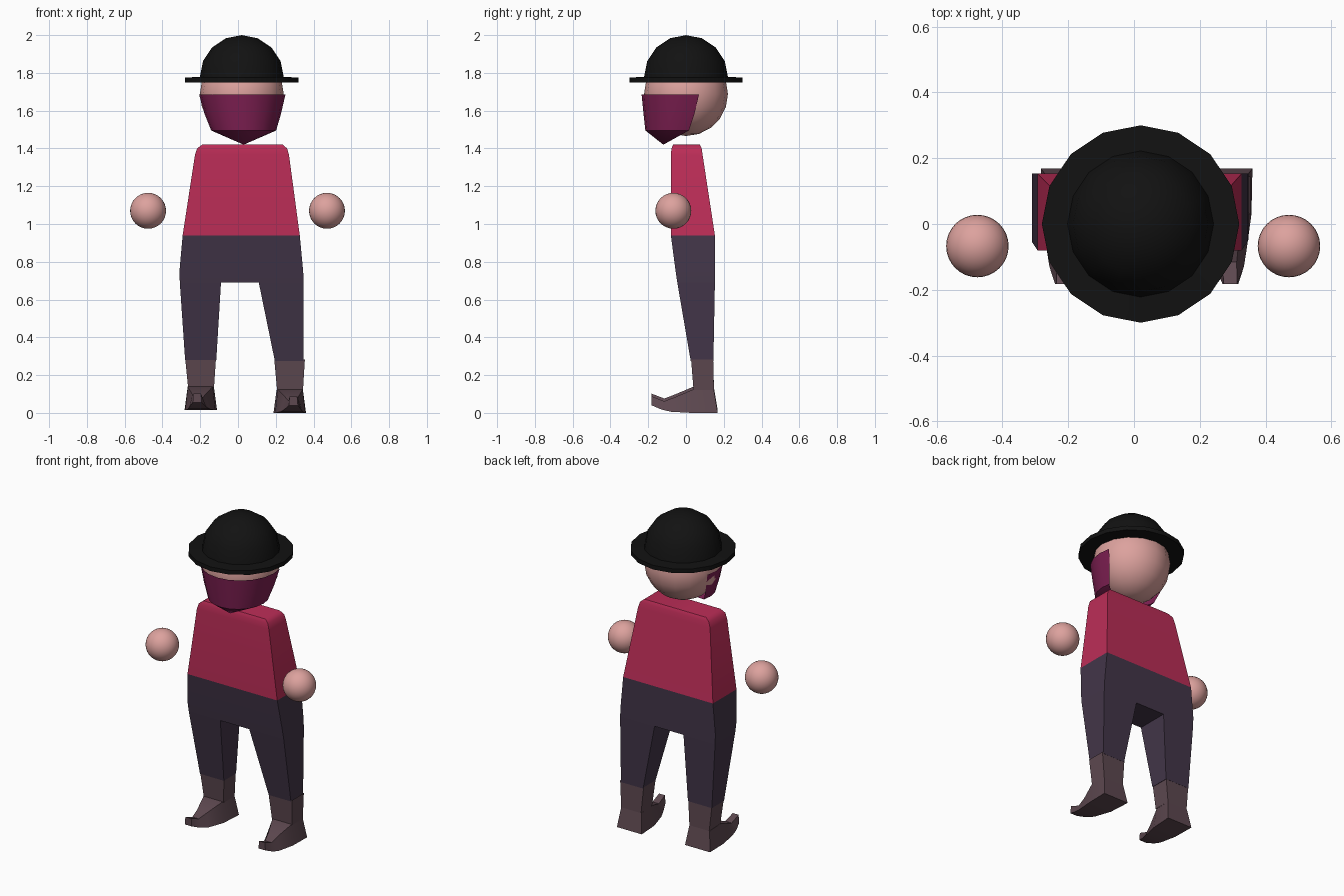
import bpy, bmesh
from math import sin, cos, pi, radians

if "Cube" in bpy.data.objects:
    bpy.data.objects.remove(bpy.data.objects["Cube"])


def material(name, r, g, b):
    m = bpy.data.materials.new(name)
    m.diffuse_color = (r, g, b, 1)
    m.use_nodes = True
    m.node_tree.nodes["Principled BSDF"].inputs["Base Color"].default_value = m.diffuse_color
    return m


SKIN = material("skin", 0.72, 0.36, 0.34)
BLACK = material("black_felt", 0.006, 0.006, 0.006)
PLUM = material("plum", 0.21, 0.014, 0.085)
RED = material("red_cloth", 0.50, 0.026, 0.095)
DARK = material("dark_cloth", 0.055, 0.036, 0.065)
BROWN = material("brown_leather", 0.11, 0.065, 0.08)


def finish(obj, mat, angle=30):
    obj.data.materials.append(mat)
    bpy.ops.object.select_all(action='DESELECT')
    obj.select_set(True)
    bpy.context.view_layer.objects.active = obj
    bpy.ops.object.shade_smooth_by_angle(angle=radians(angle))


def loft(name, rings, mat, cap_start=False, cap_end=False, closed=True, angle=30):
    """Skin a sequence of equal-length point rings."""
    bm = bmesh.new()
    vs = [[bm.verts.new(p) for p in ring] for ring in rings]
    n = len(rings[0])
    for a, b in zip(vs, vs[1:]):
        for i in range(n if closed else n - 1):
            j = (i + 1) % n
            bm.faces.new((a[i], a[j], b[j], b[i]))
    if cap_start:
        bm.faces.new(vs[0])
    if cap_end:
        bm.faces.new(vs[-1])
    bmesh.ops.remove_doubles(bm, verts=bm.verts[:], dist=1e-5)
    bmesh.ops.recalc_face_normals(bm, faces=bm.faces[:])
    me = bpy.data.meshes.new(name)
    bm.to_mesh(me)
    bm.free()
    obj = bpy.data.objects.new(name, me)
    bpy.context.collection.objects.link(obj)
    finish(obj, mat, angle)


def box(x0, x1, y0, y1, z):
    return [(x0, y0, z), (x1, y0, z), (x1, y1, z), (x0, y1, z)]


def arc(cx, cy, rx, ry, z, start, end, n):
    return [(cx + rx * cos(t), cy + ry * sin(t), z)
            for t in (start + (end - start) * i / n for i in range(n + 1))]


def ball(name, loc, r, seg, rings):
    bpy.ops.mesh.primitive_uv_sphere_add(segments=seg, ring_count=rings, radius=r, location=loc)
    bpy.context.object.name = name
    finish(bpy.context.object, SKIN, 60)


# Head and floating hands
ball("head", (0.02, 0, 1.688), 0.222, 16, 10)
ball("left_hand", (-0.476, -0.067, 1.07), 0.095, 32, 16)
ball("right_hand", (0.471, -0.067, 1.07), 0.095, 32, 16)

# Bowler hat: dome, brim edge and underside in one lathe profile
profile = [(0, 2.0)] + [(0.222 * sin(a * pi / 16), 1.778 + 0.222 * cos(a * pi / 16)) for a in (2, 4, 6, 8)]
profile += [(0.30, 1.776), (0.30, 1.75), (0.215, 1.75)]
loft("hat", [arc(0.02, 0, r, r, z, 0, 2 * pi, 16)[:-1] for r, z in profile], BLACK, angle=40)

# Face scarf: open shell around the lower face, drawn to a point
a0, a1 = radians(-197), radians(17)
loft("face_scarf", [arc(*row, a0, a1, 12) for row in (
    (0.0225, 0, 0.2285, 0.235, 1.685),
    (0.025, -0.016, 0.203, 0.209, 1.585),
    (0.03, -0.037, 0.172, 0.178, 1.495),
    (0.03, -0.12, 0, 0, 1.42))], PLUM, closed=False, angle=40)

# Torso
loft("torso", [
    box(-0.293, 0.327, -0.08, 0.153, 0.94),
    box(-0.228, 0.27, -0.08, 0.088, 1.365),
    box(-0.217, 0.26, -0.077, 0.083, 1.40),
    box(-0.19, 0.237, -0.068, 0.073, 1.42)], RED, cap_end=True, angle=50)

# Trousers: hips, crotch panel and legs
loft("hips", [
    box(-0.293, 0.327, -0.08, 0.153, 0.94),
    box(-0.31, 0.345, -0.055, 0.153, 0.75),
    box(-0.308, 0.348, -0.046, 0.153, 0.69)], DARK)
loft("crotch", [box(-0.09, 0.11, -0.046, 0.153, 0.69)], DARK, cap_start=True)
loft("left_leg", [
    box(-0.308, -0.09, -0.046, 0.153, 0.69),
    box(-0.28, -0.115, 0.025, 0.145, 0.28)], DARK, cap_end=True)
loft("right_leg", [
    box(0.11, 0.348, -0.046, 0.153, 0.69),
    box(0.195, 0.348, 0.025, 0.145, 0.275)], DARK, cap_end=True)

# Boots: tapered shaft and a foot with an upturned toe.
# Foot stations: (shift, bottom half width, y, z, top half width, y, z)
STATIONS = [
    (0.000, 0.086, 0.168, 0.000, 0.070, 0.148, 0.12),
    (0.003, 0.080, 0.030, 0.000, 0.066, 0.040, 0.125),
    (0.010, 0.058, -0.080, 0.006, 0.034, -0.060, 0.083),
    (0.016, 0.044, -0.130, 0.018, 0.022, -0.115, 0.062),
    (0.019, 0.024, -0.182, 0.040, 0.020, -0.182, 0.088)]
for side, s, cx, z0 in (("left", -1, -0.197, 0.014), ("right", 1, 0.274, 0.0)):
    loft(side + "_boot_shaft", [
        box(cx - 0.082, cx + 0.080, 0.027, 0.144, 0.283),
        box(cx - 0.067, cx + 0.070, 0.040, 0.148, 0.12 + z0)], BROWN)
    rings = []
    for sh, wb, yb, zb, wt, yt, zt in STATIONS:
        x = cx + s * sh
        rings.append([(x - wb, yb, zb + z0), (x + wb, yb, zb + z0),
                      (x + wt, yt, zt + z0), (x - wt, yt, zt + z0)])
    loft(side + "_boot_foot", rings, BROWN, cap_start=True, cap_end=True)
